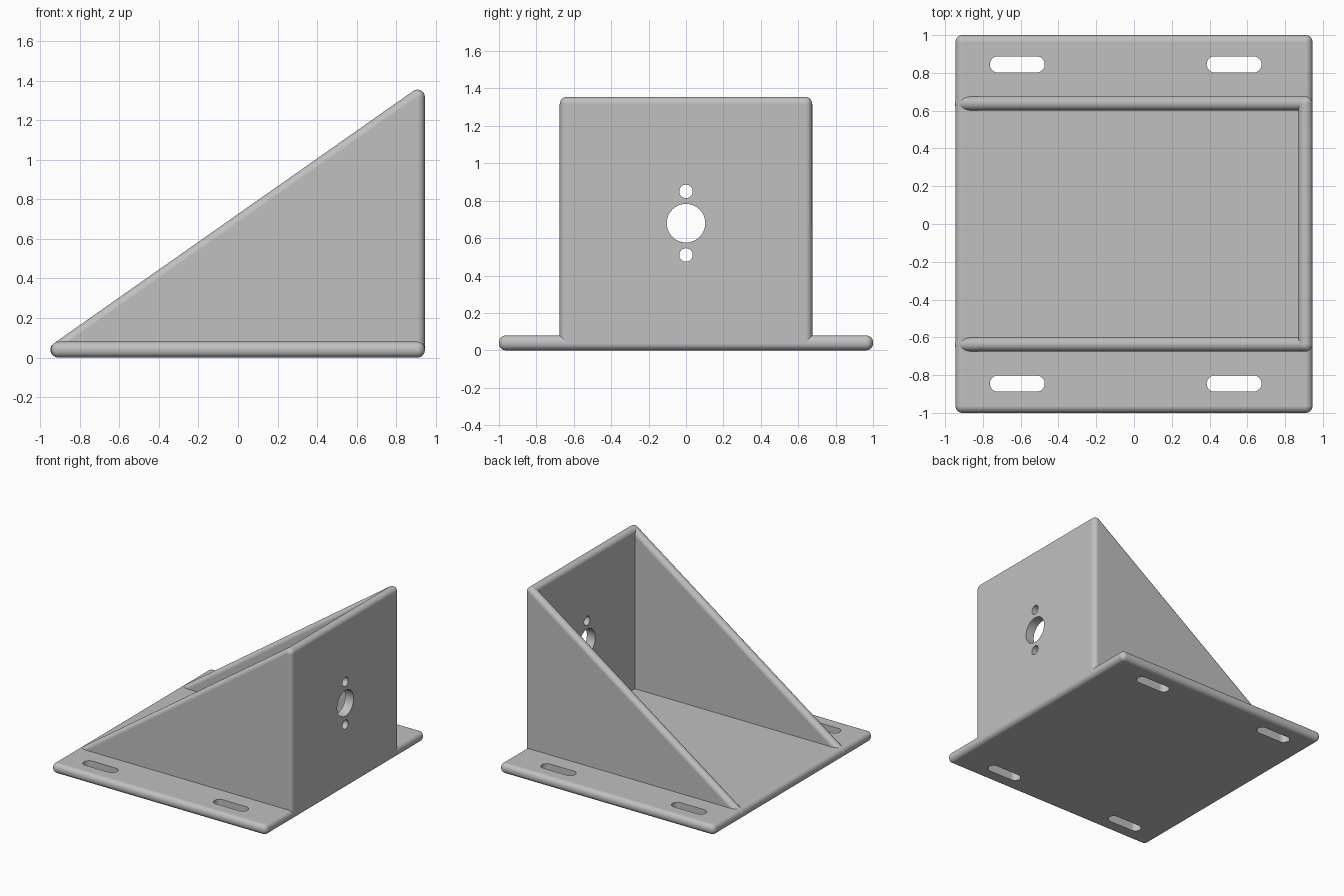
import bpy
import bmesh
from math import cos, sin, pi
from mathutils import Vector

cube = bpy.data.objects.get("Cube")
if cube:
    bpy.data.objects.remove(cube, do_unlink=True)

R = 0.037          # edge rounding
HALF_X, HALF_Y = 0.945, 1.0
WALL_X = HALF_X - R
SIDE_Y = 0.638     # middle of the side plates
TOP_Z = 1.355 - R

grey = bpy.data.materials.new("plain grey")
grey.use_nodes = True
grey.diffuse_color = (0.53, 0.53, 0.53, 1)
grey.node_tree.nodes["Principled BSDF"].inputs["Base Color"].default_value = grey.diffuse_color


def hull(name, points):
    """Solid convex object wrapped around the points."""
    bm = bmesh.new()
    for p in points:
        bm.verts.new(p)
    bmesh.ops.convex_hull(bm, input=bm.verts)
    loose = [v for v in bm.verts if not v.link_faces]
    bmesh.ops.delete(bm, geom=loose, context='VERTS')
    bmesh.ops.dissolve_limit(bm, angle_limit=0.01, verts=bm.verts, edges=bm.edges)
    bmesh.ops.recalc_face_normals(bm, faces=bm.faces)
    mesh = bpy.data.meshes.new(name)
    bm.to_mesh(mesh)
    bm.free()
    mesh.materials.append(grey)
    obj = bpy.data.objects.new(name, mesh)
    bpy.context.collection.objects.link(obj)
    return obj


def rounded(name, corners):
    """Plate with fully rounded edges, wrapped around a ball at each corner."""
    ball = bmesh.new()
    bmesh.ops.create_uvsphere(ball, u_segments=32, v_segments=16, radius=R)
    offsets = [v.co.copy() for v in ball.verts]
    ball.free()
    return hull(name, [Vector(c) + o for c in corners for o in offsets])


def box_corners(xs, ys, zs):
    return [(x, y, z) for x in xs for y in ys for z in zs]


def activate(obj):
    bpy.ops.object.select_all(action='DESELECT')
    obj.select_set(True)
    bpy.context.view_layer.objects.active = obj


def cut(obj, cutters):
    activate(obj)
    for c in cutters:
        mod = obj.modifiers.new("hole", 'BOOLEAN')
        mod.operation = 'DIFFERENCE'
        mod.solver = 'EXACT'
        mod.object = c
        bpy.ops.object.modifier_apply(modifier=mod.name)
        bpy.data.objects.remove(c, do_unlink=True)


def ring(radius, steps=48):
    return [(radius * cos(2 * pi * i / steps), radius * sin(2 * pi * i / steps))
            for i in range(steps)]


def slot_cutter(x, y):
    return hull("slot_cutter", [(x + end + a, y + b, z) for end in (-0.102, 0.102)
                                for a, b in ring(0.043) for z in (-0.1, 0.2)])


def hole_cutter(z, radius):
    return hull("hole_cutter", [(x, a, z + b) for x in (0.7, 1.1) for a, b in ring(radius)])


# Base plate with four mounting slots
base = rounded("base_plate", box_corners((-WALL_X, WALL_X), (R - HALF_Y, HALF_Y - R), (R, 0.08 - R)))
cut(base, [slot_cutter(x, y) for x in (-0.618, 0.53) for y in (-0.845, 0.845)])

# Upright wall with a large bore and two screw holes
wall = rounded("upright_wall", box_corners((WALL_X,), (-SIDE_Y, SIDE_Y), (0.04, TOP_Z)))
cut(wall, [hole_cutter(0.68, 0.103), hole_cutter(0.85, 0.036), hole_cutter(0.51, 0.036)])

# Triangular side plates
parts = [base, wall]
for name, y in (("left_rear_side_plate", SIDE_Y), ("front_side_plate", -SIDE_Y)):
    parts.append(rounded(name, [(-0.912, y, 0.04), (WALL_X, y, 0.04), (WALL_X, y, TOP_Z)]))

# Smooth roundings, flat faces, crisp hole rims
for obj in parts:
    activate(obj)
    bpy.ops.object.shade_smooth_by_angle(angle=pi / 6)
    weighted = obj.modifiers.new("flat faces", 'WEIGHTED_NORMAL')
    weighted.keep_sharp = True
    weighted.weight = 100
